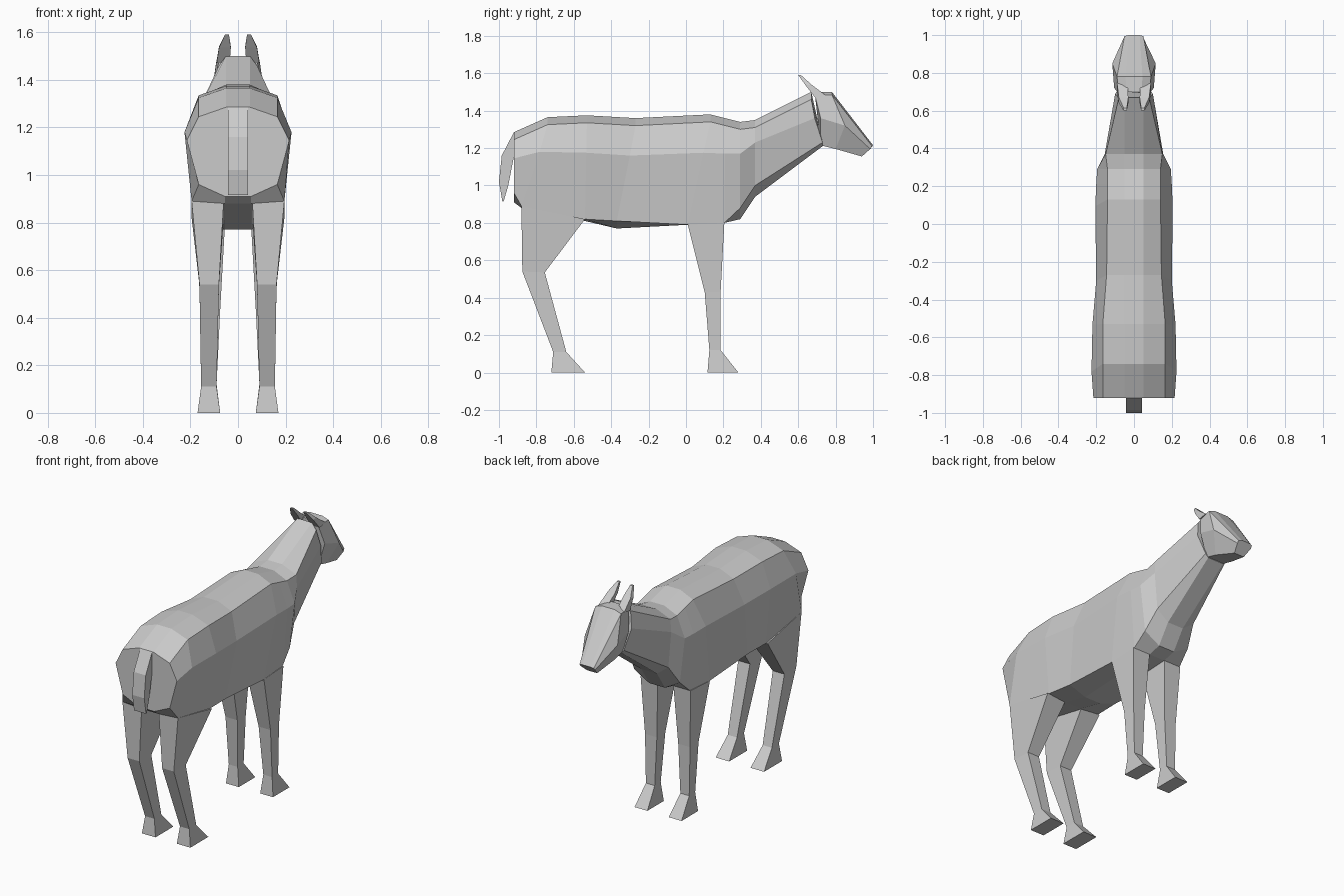
import bpy
import bmesh

default_cube = bpy.data.objects.get("Cube")
if default_cube:
    bpy.data.objects.remove(default_cube, do_unlink=True)

# One plain coat colour
coat = bpy.data.materials.new("plain grey coat")
coat.use_nodes = True
colour = (0.6, 0.6, 0.6, 1)
coat.diffuse_color = colour
coat.node_tree.nodes["Principled BSDF"].inputs["Base Color"].default_value = colour


def loft(name, rings):
    """Join equal-length rings of points into a closed flat-shaded shell."""
    bm = bmesh.new()
    loops = [[bm.verts.new(point) for point in ring] for ring in rings]
    count = len(loops[0])
    for first, second in zip(loops, loops[1:]):
        for i in range(count):
            j = (i + 1) % count
            bm.faces.new((first[i], first[j], second[j], second[i]))
    bm.faces.new(loops[0])
    bm.faces.new(loops[-1])
    bmesh.ops.recalc_face_normals(bm, faces=bm.faces)
    mesh = bpy.data.meshes.new(name)
    bm.to_mesh(mesh)
    bm.free()
    mesh.materials.append(coat)
    obj = bpy.data.objects.new(name, mesh)
    bpy.context.collection.objects.link(obj)
    return obj


def mirrored(half):
    """Complete a half ring, running from top to bottom, across x = 0."""
    return half + [(-x, y, z) for x, y, z in reversed(half)]


def both_sides(name, rings):
    """Build a part on the left and its reflection on the right."""
    loft("left_" + name, rings)
    loft("right_" + name, [[(-x, y, z) for x, y, z in ring] for ring in rings])


# Body and neck: each station leans from its spine point to its belly point
def body_ring(top_y, low_y, top_z, shoulder_x, wide, low, belly_z):
    wide_y = top_y + (low_y - top_y) * 0.3
    return mirrored([
        (0.05, top_y, top_z),
        (shoulder_x, top_y, top_z - 0.04),
        (wide[0], wide_y, wide[1]),
        (low[0], low_y, low[1]),
        (0.055, low_y, belly_z),
    ])


body_stations = [
    (-.92, -.92, 1.285, .165, (.215, 1.145), (.165, .96), .91),
    (-.74, -.88, 1.365, .165, (.225, 1.18), (.195, .89), .88),
    (-.53, -.54, 1.375, .165, (.22, 1.175), (.185, .82), .81),
    (-.27, -.37, 1.36, .145, (.2, 1.16), (.17, .81), .77),
    (.13, .01, 1.38, .14, (.205, 1.175), (.175, .79), .79),
    (.21, .205, 1.36, .14, (.2, 1.17), (.17, .8), .8),
    (.29, .29, 1.34, .14, (.195, 1.17), (.16, .88), .82),
    (.37, .37, 1.35, .15, (.155, 1.23), (.135, 1), .94),
    (.67, .73, 1.5, .08, (.1, 1.36), (.075, 1.23), 1.21),
]
loft("body", [body_ring(*station) for station in body_stations])


# Head: crown, brow and muzzle sections
head_sections = [
    [(.04, .7, 1.5), (.08, .69, 1.48), (.105, .72, 1.36), (.06, .72, 1.215)],
    [(.045, .78, 1.5), (.09, .78, 1.485), (.115, .85, 1.32), (.06, .8, 1.195)],
    [(.03, 1, 1.215), (.05, .995, 1.21), (.05, .985, 1.195), (.035, .94, 1.155)],
]
loft("head", [mirrored(section) for section in head_sections])


# Upright ears leaning backwards
def slab(x_in, x_out, back, front):
    return [(x_in, *back), (x_out, *back), (x_out, *front), (x_in, *front)]


both_sides("ear", [
    slab(.035, .09, (.69, 1.47), (.75, 1.48)),
    slab(.03, .08, (.64, 1.535), (.67, 1.54)),
    slab(.038, .055, (.6, 1.59), (.615, 1.59)),
])

# Hanging tail
loft("tail", [slab(-.042, .042, back, front) for back, front in [
    ((-.92, 1.285), (-.91, 1.2)),
    ((-.985, 1.16), (-.925, 1.13)),
    ((-1, 1.02), (-.95, 1)),
    ((-.982, .915), (-.975, .915)),
]])

# Legs: thigh, knee, ankle and sole
both_sides("hind_leg", [
    slab(.06, .195, (-.88, .89), (-.54, .82)),
    slab(.08, .162, (-.875, .54), (-.755, .535)),
    slab(.09, .155, (-.71, .11), (-.64, .11)),
    slab(.075, .17, (-.72, 0), (-.54, 0)),
])
both_sides("front_leg", [
    slab(.055, .175, (.01, .79), (.205, .8)),
    slab(.075, .158, (.1, .43), (.185, .43)),
    slab(.09, .152, (.125, .12), (.185, .12)),
    slab(.075, .165, (.115, 0), (.28, 0)),
])
